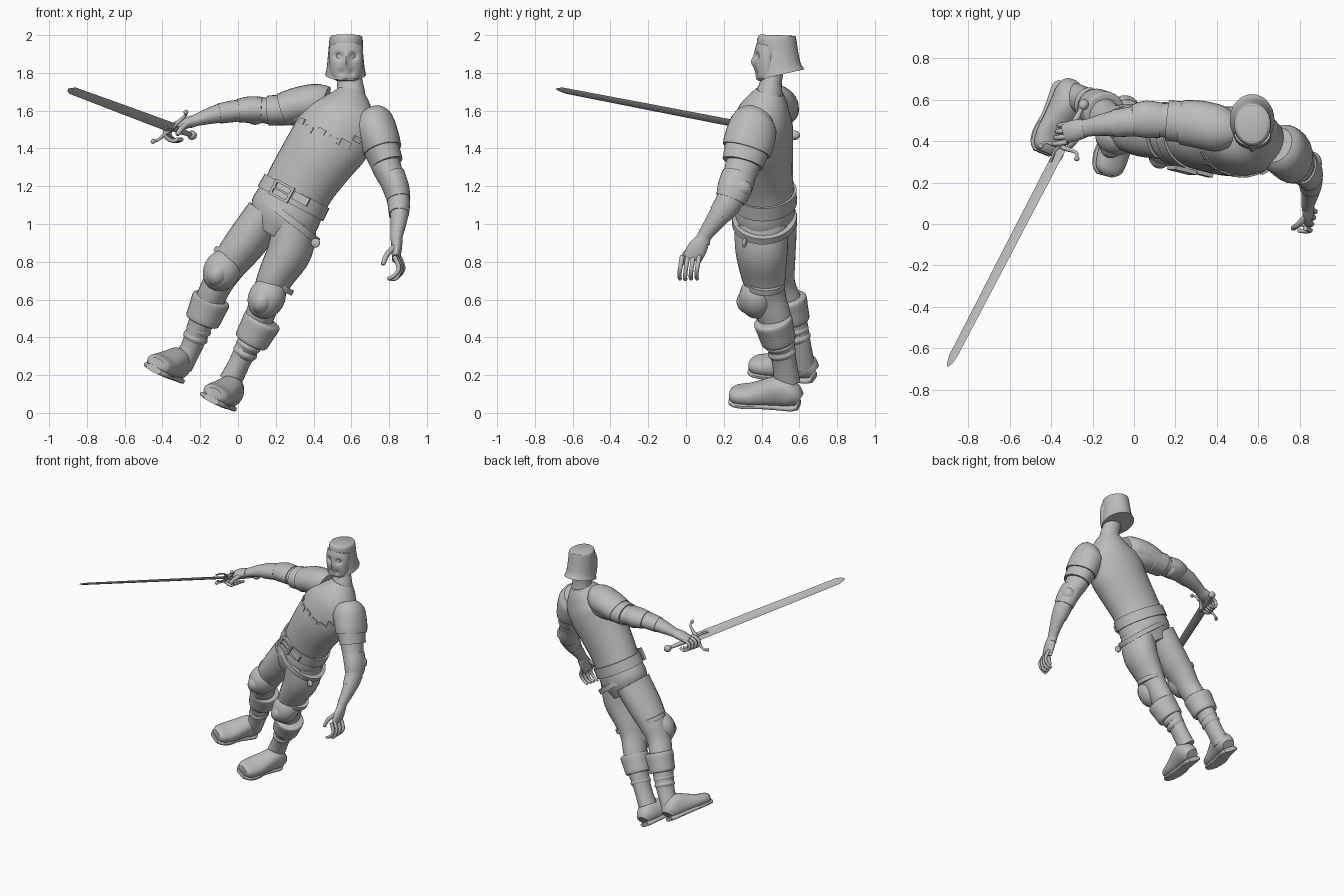
import bpy, bmesh, math
from mathutils import Vector as V, Matrix

steel = bpy.data.materials.new("plain_grey")
steel.diffuse_color = (0.5, 0.5, 0.5, 1)

UP = V((0.47, 0, 0.88)).normalized()                  # the body leans to its left
SIDE = V((0.85, -0.22, -0.47))
SIDE = (SIDE - UP * SIDE.dot(UP)).normalized()
FRONT = SIDE.cross(UP)                                # chest direction


def finish(name, bm):
    bmesh.ops.recalc_face_normals(bm, faces=bm.faces)
    me = bpy.data.meshes.new(name)
    bm.to_mesh(me)
    bm.free()
    me.materials.append(steel)
    ob = bpy.data.objects.new(name, me)
    bpy.context.collection.objects.link(ob)
    return ob


def loft(name, pts, side=SIDE, n=24, steps=4, power=1.0, warp=None):
    """Skin oval sections (x, y, z, half width, half depth) along a path."""
    P = [V(p) for p in pts]
    rows = []
    for i in range(len(P) - 1):
        p0, p1, p2, p3 = P[max(i - 1, 0)], P[i], P[i + 1], P[min(i + 2, len(P) - 1)]
        for k in range(steps):
            t = k / steps
            rows.append(0.5 * (2 * p1 + (p2 - p0) * t + (2 * p0 - 5 * p1 + 4 * p2 - p3) * t * t
                               + (3 * p1 - p0 - 3 * p2 + p3) * t ** 3))
    rows.append(P[-1])
    bm = bmesh.new()
    rings = []
    for i, r in enumerate(rows):
        t = (rows[min(i + 1, len(rows) - 1)].xyz - rows[max(i - 1, 0)].xyz).normalized()
        u = V(side)
        u = (u - t * u.dot(t)).normalized()
        v = t.cross(u)
        ring = []
        for k in range(n):
            c, s = math.cos(k * math.tau / n), math.sin(k * math.tau / n)
            c, s = (math.copysign(abs(q) ** power, q) for q in (c, s))
            co = r.xyz + u * (r[3] * c) + v * (r[4] * s)
            ring.append(bm.verts.new(warp(co) if warp else co))
        rings.append(ring)
    for a, b in zip(rings, rings[1:]):
        for k in range(n):
            bm.faces.new((a[k], a[(k + 1) % n], b[(k + 1) % n], b[k]))
    bm.faces.new(rings[0])
    bm.faces.new(rings[-1])
    return finish(name, bm)


def frame(c, x, z):
    z = V(z).normalized()
    x = V(x)
    x = (x - z * x.dot(z)).normalized()
    return Matrix.Translation(c) @ Matrix((x, z.cross(x), z)).transposed().to_4x4()


def ball(name, c, r, x=SIDE, z=UP):
    bm = bmesh.new()
    bmesh.ops.create_uvsphere(bm, u_segments=20, v_segments=12, radius=1)
    bm.transform(frame(c, x, z) @ Matrix.Diagonal((*r, 1)))
    return finish(name, bm)


def box(name, c, size, x=SIDE, z=UP):
    bm = bmesh.new()
    bmesh.ops.create_cube(bm, size=1)
    bm.transform(frame(c, x, z) @ Matrix.Diagonal((*size, 1)))
    return finish(name, bm)


# Torso, neck
loft("torso", [(.19, .43, .95, .13, .12), (.24, .42, 1.04, .19, .155), (.295, .42, 1.14, .182, .152),
               (.35, .41, 1.24, .187, .155), (.43, .40, 1.36, .20, .165), (.50, .40, 1.46, .213, .165),
               (.555, .41, 1.56, .20, .15), (.585, .43, 1.64, .13, .115), (.60, .445, 1.70, .075, .075)], n=36)
loft("neck", [(.575, .43, 1.58, .12, .10), (.595, .44, 1.68, .082, .075), (.592, .45, 1.75, .068, .058),
              (.58, .46, 1.83, .065, .06)], (1, 0, 0))

# Helmet with a flared neck guard
loft("helmet", [(.57, .50, 1.79, .108, .13), (.57, .492, 1.83, .100, .118), (.57, .485, 1.90, .093, .11),
                (.572, .48, 1.965, .089, .105), (.572, .478, 1.99, .085, .10), (.572, .478, 2.0, .07, .085)],
     (1, 0, 0), n=32)


def face_shape(co):
    """Press in the eye sockets and cheeks, pull out the nose."""
    if co.y < .43:
        g = lambda x, z, w, h: math.exp(-((co.x - x) / w) ** 2 - ((co.z - z) / h) ** 2)
        co.y += .03 * (g(.533, 1.888, .02, .016) + g(.611, 1.888, .02, .016))
        co.y -= .016 * g(.572, 1.86, .012, .028)
        co.y += .012 * (g(.545, 1.80, .018, .02) + g(.60, 1.80, .018, .02))
    return co


loft("face_mask", [(.575, .43, 1.757, .055, .045), (.575, .43, 1.775, .075, .06), (.573, .43, 1.82, .086, .068),
                   (.572, .43, 1.89, .09, .07), (.572, .44, 1.945, .088, .067)],
     (1, 0, 0), n=56, steps=7, warp=face_shape)

# Belt, buckle and hip strap
loft("belt", [(.277, .42, 1.107, .198, .166), (.313, .42, 1.174, .196, .164)], n=36)
B = V((.295, .42, 1.14)) + FRONT * .172 - SIDE * .035
for s in (-1, 1):
    box("buckle_side", B + SIDE * .05 * s, (.015, .02, .09))
    box("buckle_rail", B + UP * .038 * s, (.11, .02, .014))
box("buckle_pin", B, (.09, .02, .01))
box("belt_tip", B + SIDE * .11 + UP * .012 - FRONT * .008, (.09, .02, .045))
loft("hip_strap", [(.262, .415, 1.012, .196, .172), (.284, .415, 1.04, .194, .17)], (.76, -.18, -.65), n=36)
ball("strap_ring", (.41, .31, .90), (.025, .012, .025))

# Ragged plates across the chest
for a, h, s in ((-.16, 0, .03), (-.10, -.02, .035), (-.03, .0, .03), (.045, -.01, .035), (.11, .0, .04), (.15, .05, .03)):
    d = .165 * math.sqrt(1 - (a / .21) ** 2)
    out = (SIDE * a / .21 ** 2 + FRONT * d / .165 ** 2).normalized()
    box("chest_scrap", V((.50, .40, 1.46)) + SIDE * a + FRONT * d + UP * h, (s * 1.5, .014, s),
        out.cross(UP) + UP * (a * 4 + .3), UP)

# Legs
loft("right_leg", [(.15, .45, 1.05, .11, .14), (.04, .455, .90, .108, .13), (-.045, .47, .79, .095, .11),
                   (-.11, .49, .68, .08, .09), (-.165, .54, .56, .075, .085), (-.21, .575, .44, .062, .075),
                   (-.25, .60, .34, .056, .066), (-.30, .615, .25, .06, .07)])
loft("left_leg", [(.30, .40, 1.0, .115, .145), (.275, .40, .86, .118, .14), (.205, .41, .73, .097, .12),
                  (.155, .43, .62, .08, .10), (.11, .47, .50, .075, .09), (.06, .50, .38, .062, .075),
                  (.01, .52, .27, .056, .066), (-.04, .535, .17, .06, .07)])

# Boots: cuff, ankle folds, foot and sole
for name, c, ank, heel, toe in (
        ("right", (-.165, .55, .545), (-.225, .585, .40), (-.335, .675, .175), (-.452, .345, .22)),
        ("left", (.10, .475, .435), (.038, .508, .32), (-.065, .595, .03), (-.148, .238, .06))):
    c, ank, heel, toe = V(c), V(ank), V(heel), V(toe)
    ax = (c - ank).normalized()
    loft(name + "_boot_cuff", [(*(c + ax * h), a, a * 1.0) for h, a in
                               ((-.07, .078), (-.062, .092), (0, .098), (.06, .103), (.072, .088))])
    for h in (0, .045):
        loft(name + "_boot_fold", [(*(ank + ax * (h + k)), a, a * 1.15) for k, a in
                                   ((-.02, .058), (0, .067), (.02, .06))])
    foot = ((0, .045, .045, .04), (.1, .07, .066, .066), (.27, .088, .07, .082), (.5, .072, .074, .066),
            (.72, .055, .08, .05), (.92, .048, .07, .042), (1, .046, .042, .028))
    loft(name + "_foot", [(*(heel.lerp(toe, t) + UP * h), a, b) for t, h, a, b in foot], power=.85)
    sole = ((-.01, .045), (.08, .066), (.3, .066), (.5, .068), (.75, .084), (.92, .074), (1.01, .045))
    loft(name + "_sole", [(*(heel.lerp(toe, t) + UP * .014), a, .016) for t, a in sole], power=.6)

# Knee guards
for name, c in (("right", (-.085, .425, .755)), ("left", (.152, .375, .61))):
    c = V(c)
    ball(name + "_knee_guard", c, (.098, .095, .115))
    ball(name + "_knee_cap", c + FRONT * .03 - UP * .03, (.06, .08, .07))
    loft(name + "_knee_strap", [(*(c - FRONT * .05 + UP * h), .1, .098) for h in (.07, .10)])

# Right arm, stretched out to the side
Z = (0, 0, 1)
loft("right_arm", [(.42, .46, 1.59, .09, .09), (.28, .49, 1.605, .082, .095), (.17, .50, 1.60, .072, .085),
                   (.06, .50, 1.605, .058, .075), (-.05, .49, 1.595, .055, .068), (-.14, .48, 1.575, .045, .055),
                   (-.22, .465, 1.55, .032, .043), (-.26, .455, 1.535, .03, .045)], Z)
loft("right_shoulder_plate", [(.46, .45, 1.63, .10, .09), (.41, .46, 1.64, .102, .112), (.32, .48, 1.63, .095, .115),
                              (.235, .49, 1.605, .088, .108)], Z)
loft("right_shoulder_lame", [(.26, .49, 1.605, .082, .10), (.16, .50, 1.60, .08, .098)], Z)
loft("right_elbow_guard", [(.13, .50, 1.605, .068, .085), (.06, .505, 1.605, .07, .09), (0, .50, 1.60, .062, .078)], Z)
ball("right_elbow_cap", (.09, .51, 1.585), (.06, .07, .06))
loft("right_forearm_guard", [(0, .495, 1.60, .058, .073), (-.10, .485, 1.585, .054, .066)], Z)

# Left arm, hanging forward
X = (1, 0, 0)
loft("left_arm", [(.68, .37, 1.52, .09, .10), (.75, .33, 1.40, .088, .10), (.795, .29, 1.28, .075, .088),
                  (.835, .26, 1.19, .063, .08), (.855, .215, 1.10, .056, .068), (.85, .15, 1.01, .043, .05),
                  (.84, .10, .94, .033, .038), (.84, .085, .90, .03, .042)], X)
loft("left_shoulder_plate", [(.69, .38, 1.57, .085, .09), (.715, .36, 1.53, .112, .125), (.75, .335, 1.44, .108, .135),
                             (.765, .32, 1.39, .102, .13)], X)
loft("left_shoulder_lame", [(.76, .325, 1.41, .093, .12), (.79, .30, 1.32, .085, .11)], X)
loft("left_elbow_guard", [(.81, .28, 1.26, .074, .09), (.837, .258, 1.19, .07, .092), (.85, .235, 1.13, .063, .08)], X)
ball("left_elbow_cap", (.855, .285, 1.19), (.05, .065, .055))
loft("left_forearm_guard", [(.85, .23, 1.12, .06, .073), (.852, .18, 1.05, .053, .062)], X)


def finger(name, pts, r=.013):
    k = len(pts) - 1
    loft(name, [(*p, r * (1 - .25 * i / k), r * (1 - .25 * i / k)) for i, p in enumerate(pts)]
         + [(*(V(pts[-1]) * 1.12 - V(pts[-2]) * .12), r * .35, r * .35)], (.3, 1, .2), n=10)


# Left hand, open
loft("left_palm", [(.84, .09, .92, .03, .038), (.84, .06, .87, .028, .052), (.835, .03, .815, .02, .05)], X)
for i in range(4):
    y = .07 - .03 * i
    x = .85 - .008 * i
    finger("left_finger", [(x, y, .83), (x + .025, y - .01, .77), (x + .005, y - .015, .73 - .008 * (i % 3)),
                           (x - .03, y - .012, .71)])
finger("left_thumb", [(.83, .035, .88), (.79, -.005, .84), (.768, -.02, .79)], .016)

# Right hand, gripping
loft("right_palm", [(-.24, .46, 1.545, .03, .045), (-.29, .45, 1.53, .03, .052), (-.335, .435, 1.515, .022, .045)], Z)
for i in range(4):
    y = .395 + .03 * i
    x = -.012 + .008 * i
    finger("right_finger", [(x - .31, y, 1.525), (x - .365, y - .008, 1.505), (x - .372, y - .008, 1.465),
                            (x - .335, y, 1.44), (x - .305, y, 1.45)])
finger("right_thumb", [(-.27, .42, 1.53), (-.30, .385, 1.505), (-.32, .365, 1.475)], .016)

# Sword
G = V((-.35, .37, 1.51))
TIP = V((-.90, -.69, 1.715))
D = (TIP - G).normalized()
W = V((.15, -.09, .155))
W = (W - D * W.dot(D)).normalized()
L = (TIP - G).length
loft("blade", [(*(G + D * L * t), a, b) for t, a, b in
               ((0, .032, .008), (.5, .029, .007), (.955, .025, .006), (.985, .014, .004), (1, .001, .001))],
     W, n=4, steps=1)
loft("grip", [(*(G - D * t), r, r) for t, r in ((0, .014), (.08, .018), (.21, .012))], W, n=12)
ball("pommel", G - D * .235, (.025, .025, .028), W, D)
N = D.cross(W)
loft("crossguard", [(*(G + W * s * .118 + D * h), r, r) for s, h, r in
                    ((-1, .025, .008), (-.8, 0, .008), (0, 0, .013), (.8, 0, .008), (1, .025, .008))], N, n=10)
for s in (-1, 1):
    ball("guard_knob", G + W * .12 * s + D * .028, (.013, .013, .013))
    loft("guard_prong", [(*(G + N * s * h + D * t), .008, .006) for h, t in ((.01, 0), (.03, .03), (.022, .09))], W, n=8)

# Soft shading with crisp plate edges
for ob in bpy.context.scene.objects:
    ob.select_set(True)
    bpy.context.view_layer.objects.active = ob
bpy.ops.object.shade_smooth_by_angle(angle=math.radians(40))
